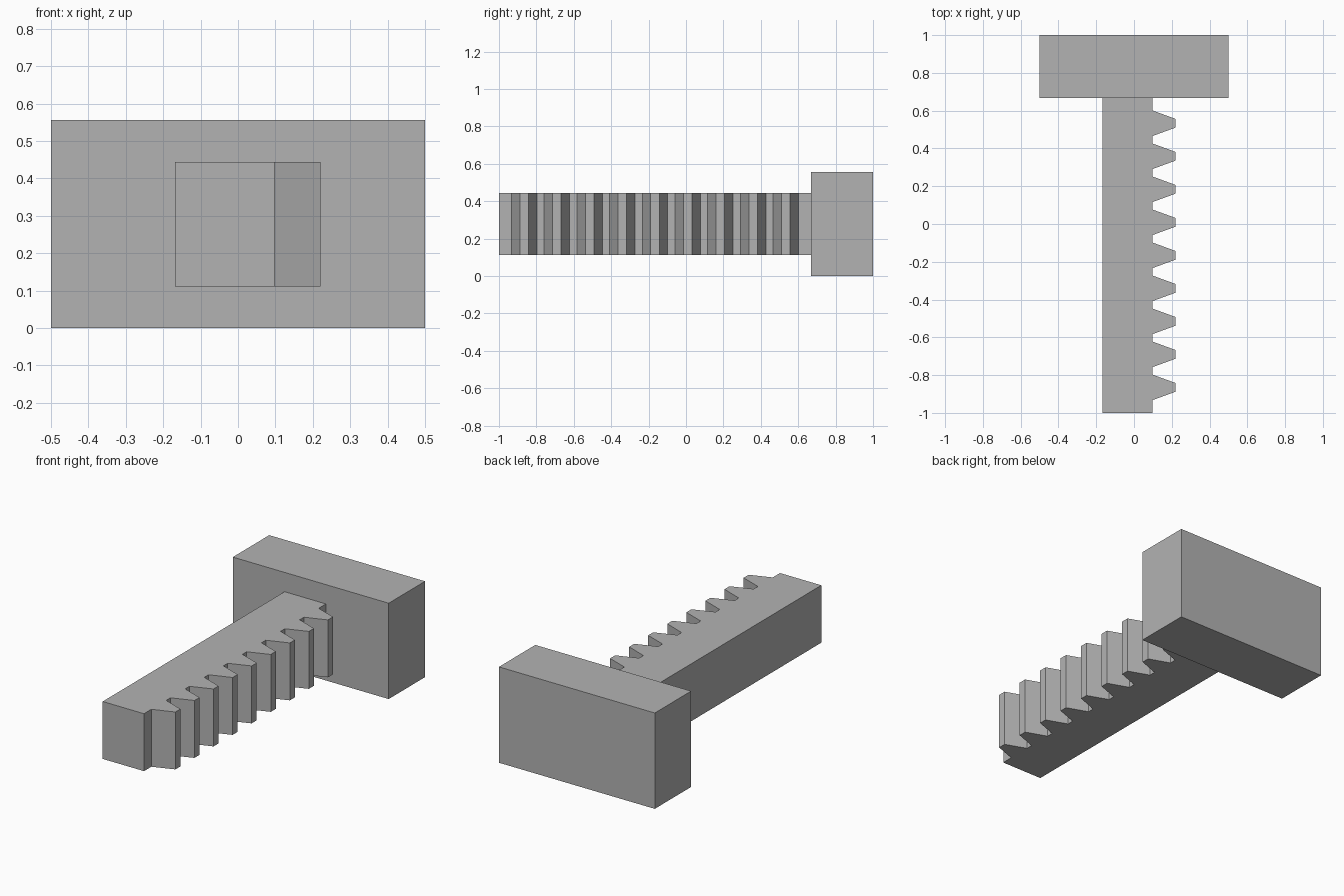
import bpy
import bmesh

cube = bpy.data.objects.get("Cube")
if cube:
    bpy.data.objects.remove(cube, do_unlink=True)

grey = bpy.data.materials.new("plain grey")
grey.use_nodes = True
colour = (0.45, 0.45, 0.45, 1)
grey.diffuse_color = colour
grey.node_tree.nodes["Principled BSDF"].inputs["Base Color"].default_value = colour


def extrude_outline(name, outline, z0, z1):
    """Raise a flat counter-clockwise (x, y) outline from z0 to z1."""
    bm = bmesh.new()
    face = bm.faces.new([bm.verts.new((x, y, z0)) for x, y in outline])
    raised = bmesh.ops.extrude_face_region(bm, geom=[face])["geom"]
    top = [v for v in raised if isinstance(v, bmesh.types.BMVert)]
    bmesh.ops.translate(bm, verts=top, vec=(0, 0, z1 - z0))
    bmesh.ops.recalc_face_normals(bm, faces=bm.faces)
    mesh = bpy.data.meshes.new(name)
    bm.to_mesh(mesh)
    bm.free()
    mesh.materials.append(grey)
    obj = bpy.data.objects.new(name, mesh)
    bpy.context.collection.objects.link(obj)
    return obj


# Head block across the back
HEAD_FRONT = 0.667
extrude_outline("head_block",
                [(-0.5, HEAD_FRONT), (0.5, HEAD_FRONT), (0.5, 1), (-0.5, 1)],
                0, 0.556)

# Toothed bar: one outline with nine evenly spaced tapered teeth
BACK, ROOT, TIP = -0.168, 0.097, 0.22
FIRST, PITCH = -0.865, 0.1748
ROOT_HALF, TIP_HALF = 0.068, 0.023
outline = [(BACK, -1), (ROOT, -1)]
for i in range(9):
    y = FIRST + i * PITCH
    outline += [(ROOT, y - ROOT_HALF), (TIP, y - TIP_HALF),
                (TIP, y + TIP_HALF), (ROOT, y + ROOT_HALF)]
outline += [(ROOT, HEAD_FRONT), (BACK, HEAD_FRONT)]
extrude_outline("toothed_bar", outline, 0.111, 0.444)
